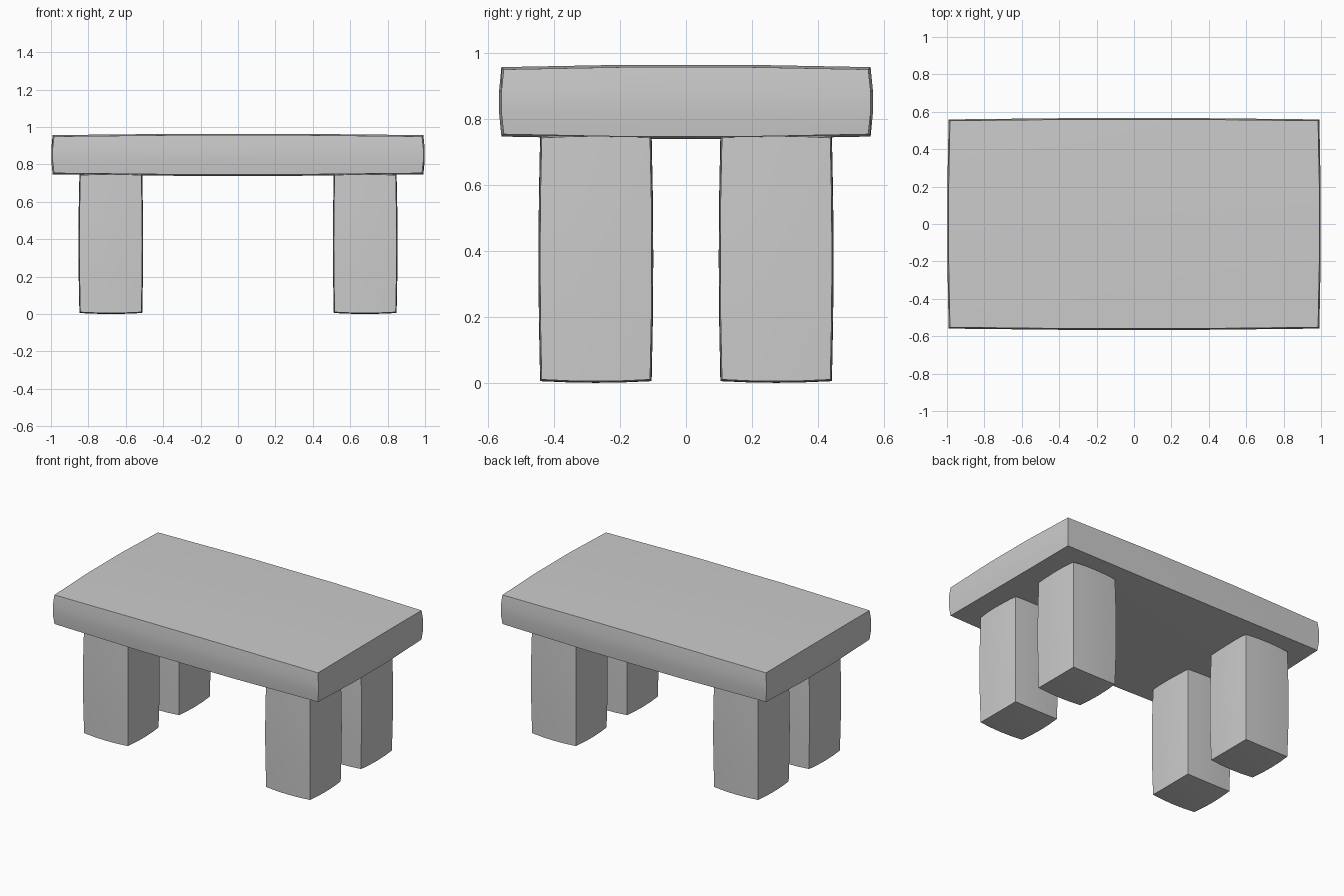
import bpy, bmesh
from mathutils import Vector

if "Cube" in bpy.data.objects:
    bpy.data.objects.remove(bpy.data.objects["Cube"])


def pillow_box(name, center, half, bulge, cuts):
    """Box whose faces swell gently outward while the corners stay put."""
    bm = bmesh.new()
    bmesh.ops.create_cube(bm, size=2)
    bmesh.ops.subdivide_edges(bm, edges=bm.edges[:], cuts=cuts, use_grid_fill=True)
    for v in bm.verts:
        p = v.co.copy()
        for i in range(3):
            v.co[i] = p[i] * half[i]
            if abs(p[i]) > 0.999:
                a, b = p[(i + 1) % 3], p[(i + 2) % 3]
                v.co[i] += p[i] * bulge * (2 - a * a - b * b) / 2
        v.co += Vector(center)
    bmesh.ops.recalc_face_normals(bm, faces=bm.faces[:])
    # Smooth faces, crisp box edges
    for f in bm.faces:
        f.smooth = True
    for e in bm.edges:
        e.smooth = e.calc_face_angle(0) < 0.6
    mesh = bpy.data.meshes.new(name)
    bm.to_mesh(mesh)
    bm.free()
    obj = bpy.data.objects.new(name, mesh)
    bpy.context.collection.objects.link(obj)
    return obj


# Table top slab
pillow_box("table_top", (0, 0, 0.851), (0.984, 0.552, 0.098), 0.016, 2)

# Four chunky legs
for side, x in (("left", -0.68), ("right", 0.68)):
    for end, y in (("front", -0.273), ("back", 0.273)):
        pillow_box(f"{end}_{side}_leg", (x, y, 0.376), (0.163, 0.164, 0.366), 0.01, 3)
